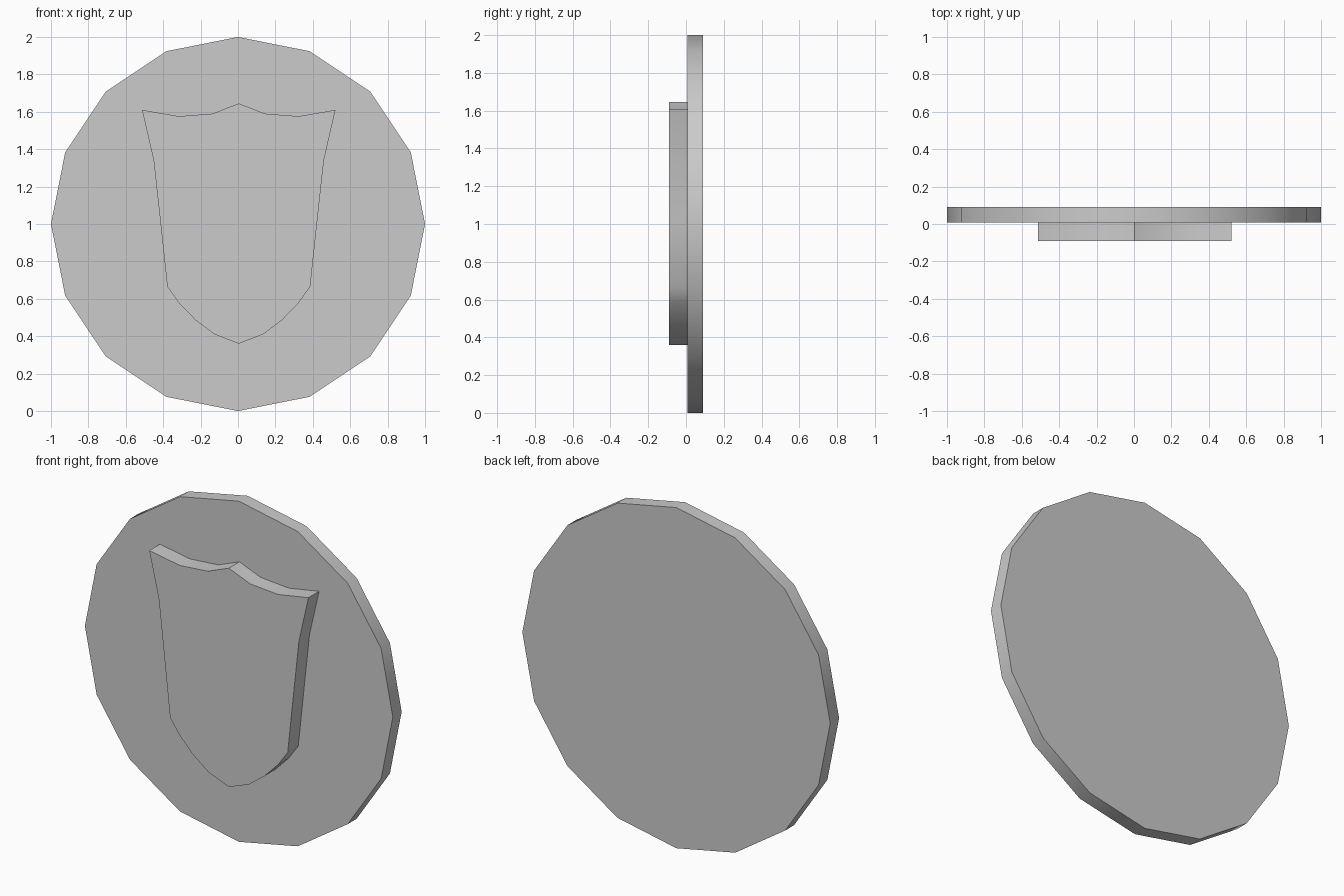
import bpy, bmesh, math

if "Cube" in bpy.data.objects:
    bpy.data.objects.remove(bpy.data.objects["Cube"])


def extruded_plate(name, outline, y_front, y_back):
    """Extrude an XZ outline along y into a closed plate."""
    bm = bmesh.new()
    face = bm.faces.new([bm.verts.new((x, y_front, z)) for x, z in outline])
    result = bmesh.ops.extrude_face_region(bm, geom=[face], use_keep_orig=True)
    for v in result["geom"]:
        if isinstance(v, bmesh.types.BMVert):
            v.co.y = y_back
    bmesh.ops.recalc_face_normals(bm, faces=bm.faces[:])
    mesh = bpy.data.meshes.new(name)
    bm.to_mesh(mesh)
    bm.free()
    obj = bpy.data.objects.new(name, mesh)
    bpy.context.collection.objects.link(obj)
    bpy.ops.object.select_all(action="DESELECT")
    obj.select_set(True)
    bpy.context.view_layer.objects.active = obj
    bpy.ops.object.shade_smooth_by_angle(angle=math.radians(30))
    return obj


# Sixteen-sided backing disc
SIDES = 16
disc = [(math.cos(2 * math.pi * i / SIDES), 1 + math.sin(2 * math.pi * i / SIDES))
        for i in range(SIDES)]
extruded_plate("backing_disc", disc, 0.008, 0.09)

# Raised shield: right half from top point to bottom point, then mirrored
CENTRE = 0.004
half = [(0, 1.645), (0.138, 1.59), (0.32, 1.576), (0.517, 1.61), (0.455, 1.34),
        (0.42, 1.02), (0.382, 0.665), (0.32, 0.578), (0.23, 0.485), (0.13, 0.41), (0, 0.36)]
shield = half + [(-x, z) for x, z in reversed(half[1:-1])]
extruded_plate("raised_shield", [(x + CENTRE, z) for x, z in shield], -0.09, 0.012)
